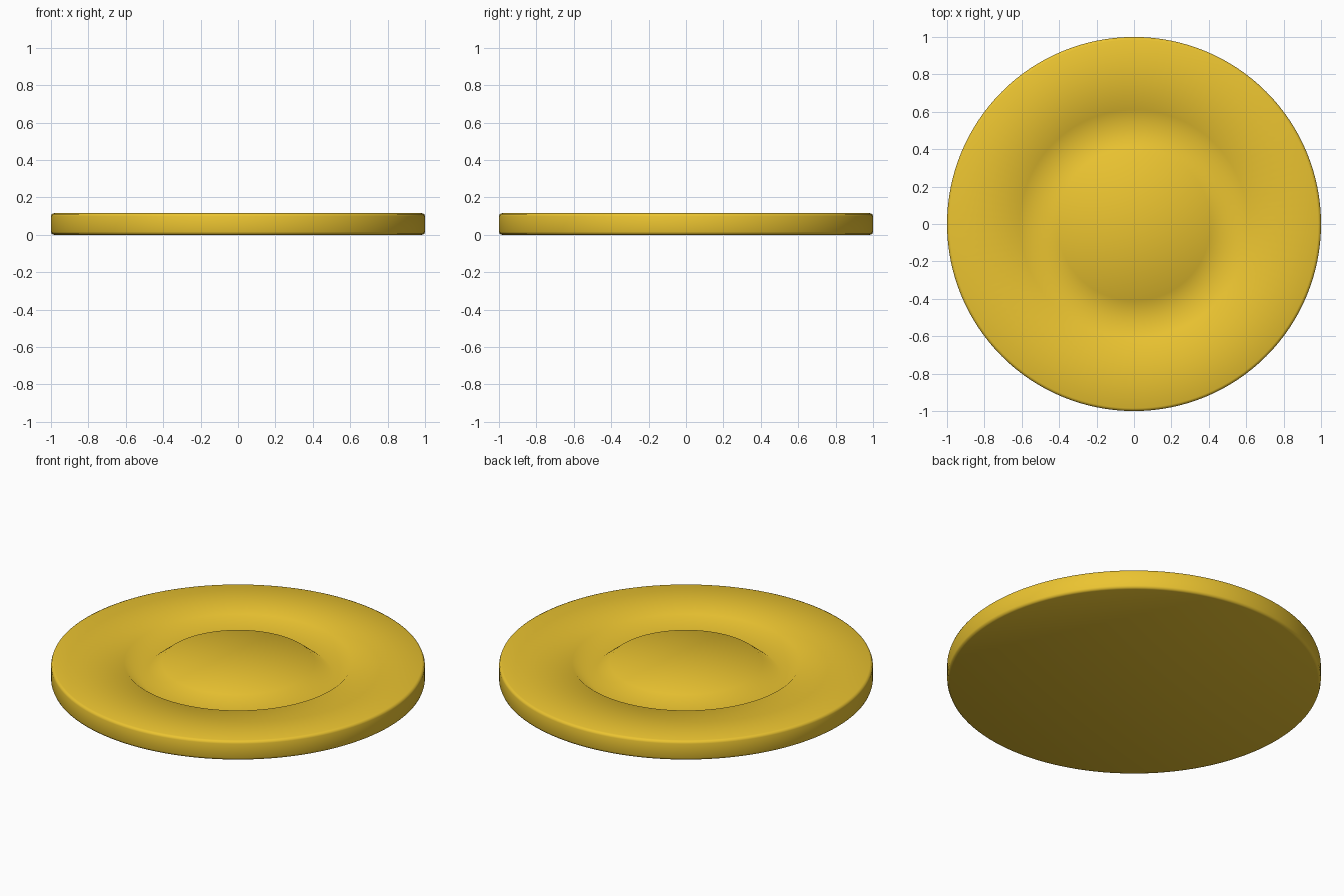
import bpy, bmesh, math

if "Cube" in bpy.data.objects:
    bpy.data.objects.remove(bpy.data.objects["Cube"])

# Half cross-section (radius, height): flat base, rounded rim, ring groove, centre
PROFILE = [(0.985, 0.0), (0.996, 0.005), (1.0, 0.016), (1.0, 0.099), (0.996, 0.11),
           (0.985, 0.115), (0.61, 0.115), (0.51, 0.035), (0.41, 0.115)]
SIDES = 128


def lathe(name, profile, z_top, color):
    bm = bmesh.new()
    rings = [[bm.verts.new((r * math.cos(2 * math.pi * i / SIDES),
                            r * math.sin(2 * math.pi * i / SIDES), z))
              for i in range(SIDES)] for r, z in profile]
    for a, b in zip(rings, rings[1:]):
        for i in range(SIDES):
            j = (i + 1) % SIDES
            bm.faces.new((a[i], a[j], b[j], b[i]))
    # Flat base and centre fan
    bm.faces.new(rings[0][::-1])
    top = bm.verts.new((0, 0, z_top))
    for i in range(SIDES):
        bm.faces.new((rings[-1][i], rings[-1][(i + 1) % SIDES], top))
    for f in bm.faces:
        f.smooth = True
    bmesh.ops.recalc_face_normals(bm, faces=bm.faces)
    mesh = bpy.data.meshes.new(name)
    bm.to_mesh(mesh)
    bm.free()
    obj = bpy.data.objects.new(name, mesh)
    bpy.context.collection.objects.link(obj)
    mat = bpy.data.materials.new(name + "_yellow")
    mat.diffuse_color = color
    mat.use_nodes = True
    mat.node_tree.nodes["Principled BSDF"].inputs["Base Color"].default_value = mat.diffuse_color
    mesh.materials.append(mat)
    return obj


# Round disc with a ring groove in its top
lathe("grooved_disc", PROFILE, 0.115, (0.83, 0.55, 0.03, 1))
